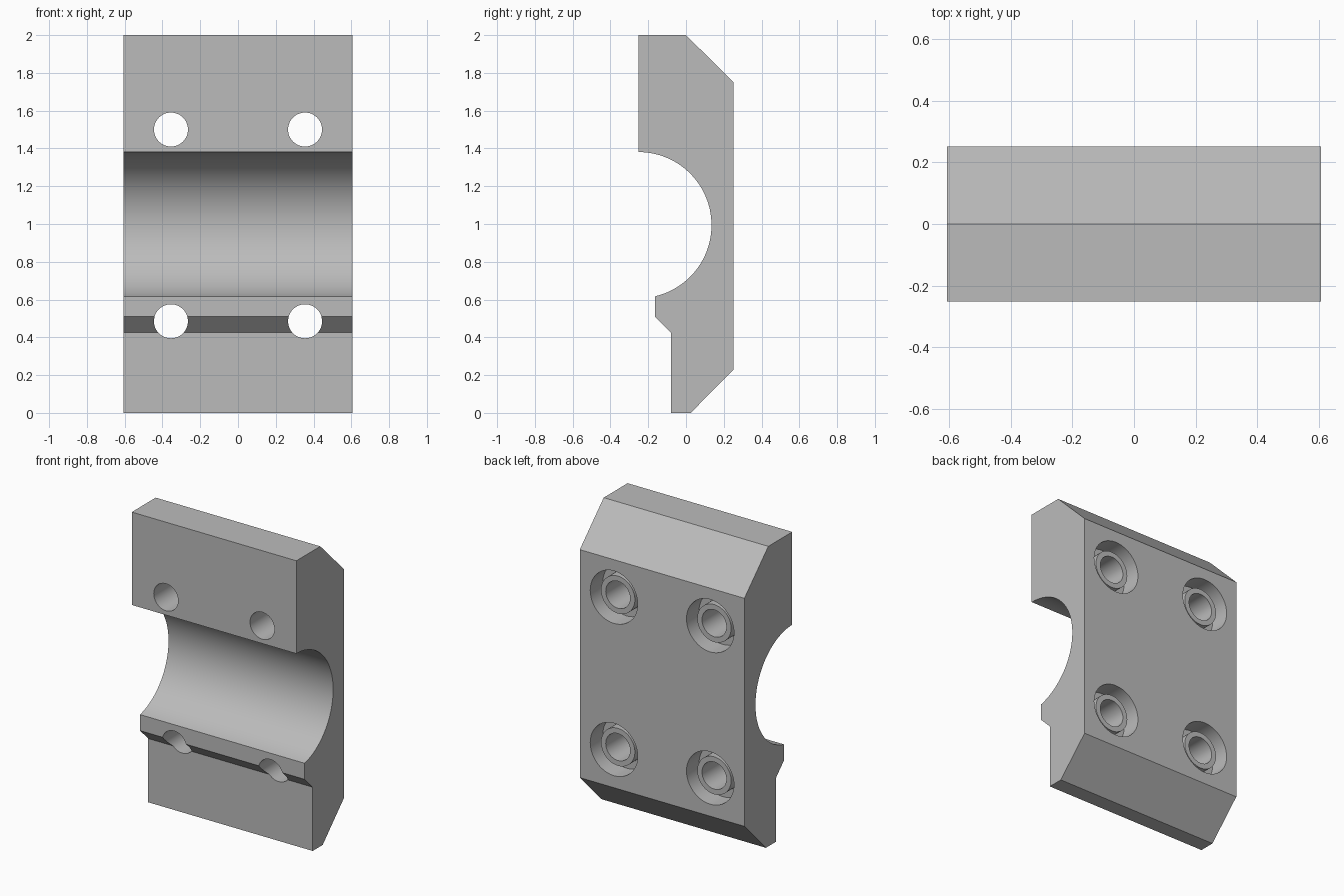
import bpy, bmesh, math

default = bpy.data.objects.get("Cube")
if default:
    bpy.data.objects.remove(default, do_unlink=True)

HALF_WIDTH = 0.607


def make_object(name, bm, material):
    bmesh.ops.recalc_face_normals(bm, faces=bm.faces)
    mesh = bpy.data.meshes.new(name)
    bm.to_mesh(mesh)
    bm.free()
    mesh.materials.append(material)
    obj = bpy.data.objects.new(name, mesh)
    bpy.context.collection.objects.link(obj)
    return obj


def make_material(name, color):
    mat = bpy.data.materials.new(name)
    mat.use_nodes = True
    mat.diffuse_color = color
    mat.node_tree.nodes["Principled BSDF"].inputs["Base Color"].default_value = color
    return mat


def clamp_profile():
    # Side outline (y, z) with the round saddle in the front
    cy, cz, r = -0.252, 0.994, 0.387
    end = math.acos((-0.165 - cy) / r)
    steps = 56
    start = math.pi / 2
    saddle = [(cy + r * math.cos(a), cz + r * math.sin(a))
              for a in (start - (start + end) * i / steps for i in range(steps + 1))]
    lower = [(-0.165, 0.51), (-0.08, 0.425), (-0.08, 0), (0.025, 0)]
    back = [(0.252, 0.23), (0.252, 1.75), (0, 2), (-0.252, 2)]
    return saddle + lower + back


def bolt_cutter(name, x, z, material):
    # Through hole, recessed collar and ring groove turned around one axis
    profile = [(0.09, -0.5), (0.09, 0.21), (0.125, 0.21),
               (0.125, 0.12), (0.175, 0.12), (0.175, 0.4)]
    sides = 48
    bm = bmesh.new()
    rings = []
    for r, y in profile:
        rings.append([bm.verts.new((x + r * math.cos(math.tau * i / sides), y,
                                    z + r * math.sin(math.tau * i / sides)))
                      for i in range(sides)])
    for a, b in zip(rings, rings[1:]):
        for i in range(sides):
            j = (i + 1) % sides
            bm.faces.new((a[i], a[j], b[j], b[i]))
    bm.faces.new(rings[0])
    bm.faces.new(rings[-1])
    obj = make_object(name, bm, material)
    obj.hide_render = True
    return obj


grey = make_material("plain grey", (0.5, 0.5, 0.5, 1))

# Clamp block extruded across its width
bm = bmesh.new()
outline = bm.faces.new([bm.verts.new((-HALF_WIDTH, y, z)) for y, z in clamp_profile()])
moved = bmesh.ops.extrude_face_region(bm, geom=[outline], use_keep_orig=True)["geom"]
bmesh.ops.translate(bm, vec=(2 * HALF_WIDTH, 0, 0),
                    verts=[g for g in moved if isinstance(g, bmesh.types.BMVert)])
block = make_object("clamp_block", bm, grey)
bpy.context.view_layer.objects.active = block
block.select_set(True)

# Four bolt holes with collars
for x in (-0.355, 0.355):
    for z in (0.485, 1.5):
        cutter = bolt_cutter("bolt_hole_cutter", x, z, grey)
        mod = block.modifiers.new("bolt_hole", 'BOOLEAN')
        mod.operation = 'DIFFERENCE'
        mod.solver = 'EXACT'
        mod.object = cutter
        bpy.ops.object.modifier_apply(modifier=mod.name)
        bpy.data.objects.remove(cutter, do_unlink=True)

bpy.ops.object.shade_smooth_by_angle(angle=math.radians(25))
